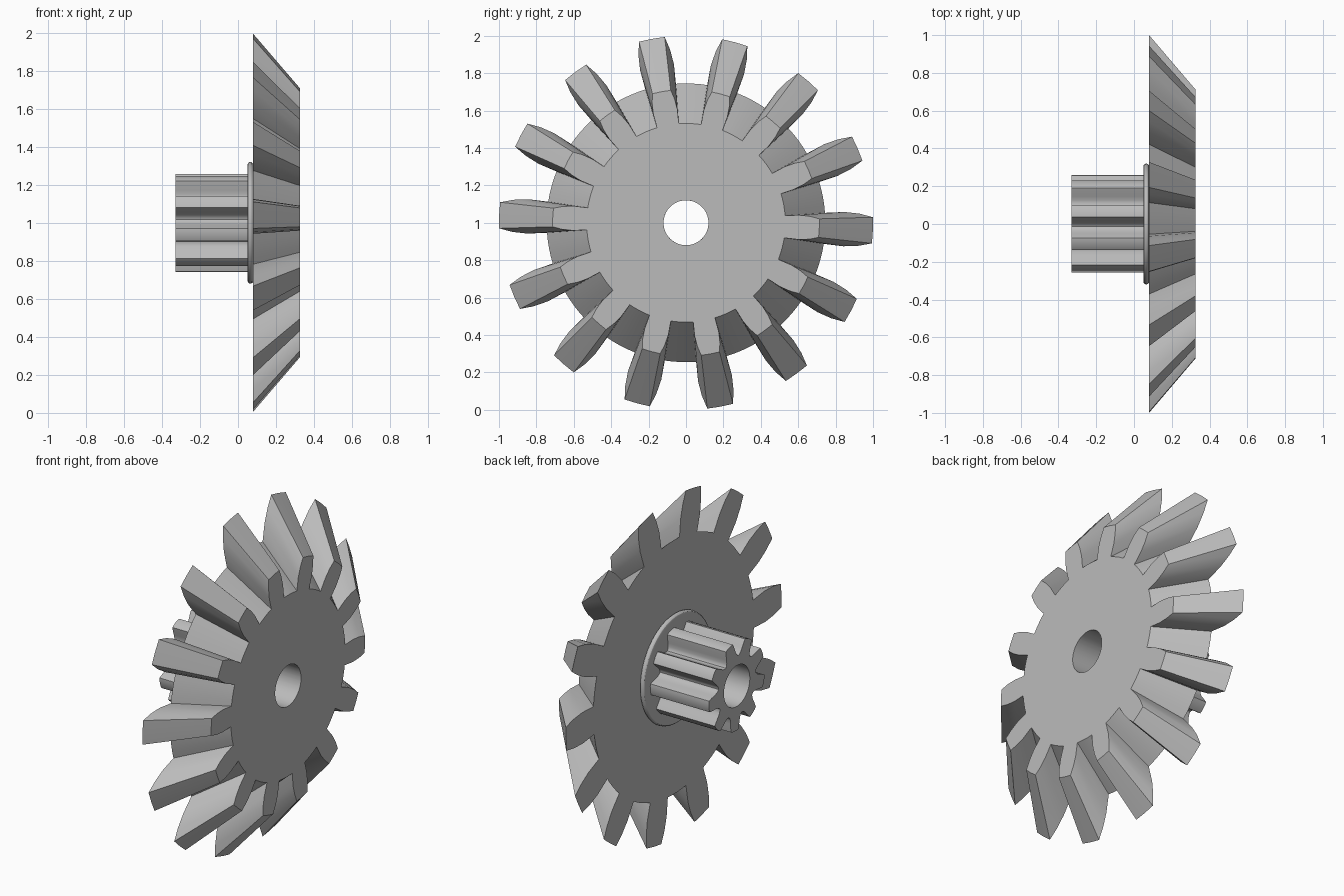
import bpy, bmesh
from math import radians, sin, cos

cube = bpy.data.objects.get("Cube")
if cube:
    bpy.data.objects.remove(cube)

steel = bpy.data.materials.new("grey_steel")
steel.use_nodes = True
steel.diffuse_color = (0.5, 0.5, 0.5, 1)
steel.node_tree.nodes["Principled BSDF"].inputs["Base Color"].default_value = (0.5, 0.5, 0.5, 1)

BORE = 0.12
BACK, FRONT = 0.08, 0.325


def outline(count, phase, tooth):
    """Repeat one tooth, given as (radius, degrees) points, around the axle."""
    return [(r, phase + i * 360 / count + a) for i in range(count) for r, a in tooth]


def mirrored(half):
    """Mirror half a tooth, given from valley to tip, to make a whole one."""
    return [(r, -a) for r, a in half] + [(r, a) for r, a in reversed(half) if a > 0]


def ring_solid(name, sections, profile):
    """Join scaled copies of a profile at each x, and close it round the bore."""
    bm = bmesh.new()
    rings = [(x, [(r * s, a) for r, a in profile]) for x, s in sections]
    for x in (sections[-1][0], sections[0][0]):
        rings.append((x, [(BORE, a) for _, a in profile]))
    loops = [[bm.verts.new((x, r * cos(radians(a)), 1 + r * sin(radians(a))))
              for r, a in points] for x, points in rings]
    n = len(profile)
    for j, low in enumerate(loops):
        high = loops[(j + 1) % len(loops)]
        for i in range(n):
            k = (i + 1) % n
            bm.faces.new((low[i], low[k], high[k], high[i]))
    bmesh.ops.recalc_face_normals(bm, faces=bm.faces)
    mesh = bpy.data.meshes.new(name)
    bm.to_mesh(mesh)
    bm.free()
    obj = bpy.data.objects.new(name, mesh)
    bpy.context.collection.objects.link(obj)
    mesh.materials.append(steel)
    bpy.ops.object.select_all(action='DESELECT')
    obj.select_set(True)
    bpy.context.view_layer.objects.active = obj
    bpy.ops.object.shade_smooth_by_angle(angle=radians(30))
    return obj


# Bevel gear: every tooth shrinks toward one apex on the axle
bevel_tooth = mirrored([(0.745, 12.857), (0.745, 9.5), (0.745, 6.4), (0.85, 6.2),
                        (0.93, 5.3), (1, 4), (1, 0)])
ring_solid("bevel_gear", [(BACK, 1), (FRONT, 0.713)],
           outline(14, -2.3, bevel_tooth[1:]))

# Rounded collar behind the bevel gear
bulge = [(0.08 - 0.015 * (1 - cos(radians(t))), 0.305 + 0.015 * sin(radians(t)))
         for t in range(0, 181, 30)]
ring_solid("collar", [(x, r) for x, r in bulge], [(1, a) for a in range(0, 360, 5)])

# Small pinion with scooped valleys
pinion_tooth = mirrored([(0.175, 20), (0.179, 17), (0.19, 14), (0.21, 11.5),
                         (0.235, 9.5), (0.258, 7.5), (0.26, 4), (0.26, 0)])
ring_solid("pinion", [(-0.33, 1), (0.055, 1)], outline(9, -5.5, pinion_tooth[1:]))
